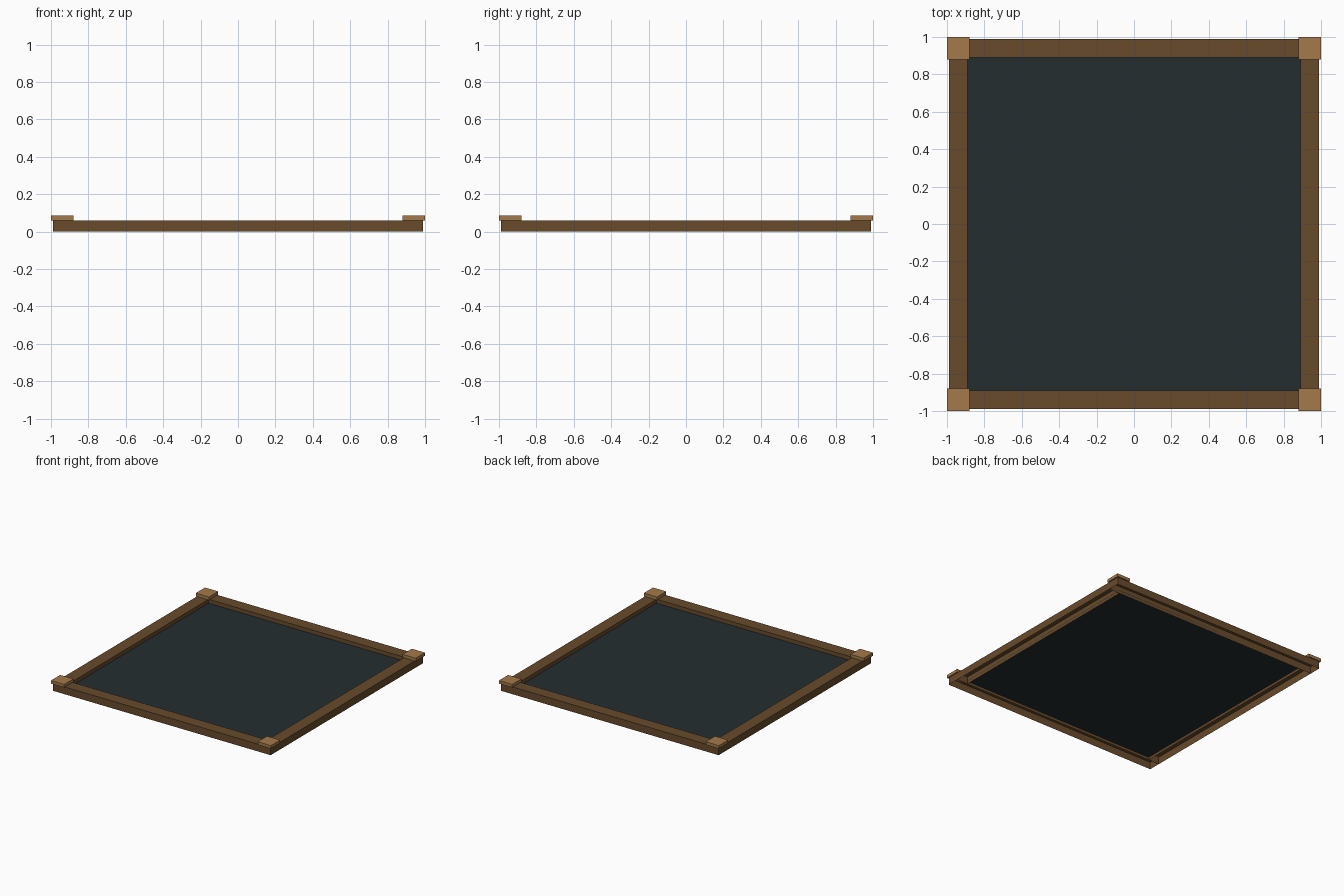
import bpy
import bmesh

cube = bpy.data.objects.get("Cube")
if cube:
    bpy.data.objects.remove(cube, do_unlink=True)


def material(name, rgb):
    mat = bpy.data.materials.new(name)
    mat.use_nodes = True
    mat.diffuse_color = (*rgb, 1)
    mat.node_tree.nodes["Principled BSDF"].inputs["Base Color"].default_value = (*rgb, 1)
    return mat


dark_wood = material("dark_wood", (0.14, 0.07, 0.025))
light_wood = material("light_wood", (0.37, 0.195, 0.07))
slate = material("dark_slate", (0.017, 0.027, 0.028))


def box(name, low, high, mat, open_bottom=False):
    """Box between two corners, optionally hollow from below."""
    bm = bmesh.new()
    bmesh.ops.create_cube(bm, size=1)
    for v in bm.verts:
        v.co = [l + (c + 0.5) * (h - l) for l, h, c in zip(low, high, v.co)]
    if open_bottom:
        bm.normal_update()
        under = [f for f in bm.faces if f.normal.z < -0.5]
        bmesh.ops.delete(bm, geom=under, context="FACES")
    mesh = bpy.data.meshes.new(name)
    bm.to_mesh(mesh)
    bm.free()
    mesh.materials.append(mat)
    obj = bpy.data.objects.new(name, mesh)
    bpy.context.collection.objects.link(obj)
    return obj


OUTER, INNER, RAIL_TOP, CAP_TOP = 0.99, 0.89, 0.06, 0.085

# Recessed panel
box("panel", (-INNER, -INNER, 0.022), (INNER, INNER, 0.028), slate)

# Hollow rails: front and back run full length, sides fit between them
for name, y in (("front_rail", -OUTER), ("back_rail", INNER)):
    box(name, (-OUTER, y, 0), (OUTER, y + OUTER - INNER, RAIL_TOP), dark_wood, True)
for name, x in (("right_rail", -OUTER), ("left_rail", INNER)):
    box(name, (x, -INNER, 0), (x + OUTER - INNER, INNER, RAIL_TOP), dark_wood, True)

# Corner caps
for side, x in (("right", -1), ("left", 0.88)):
    for end, y in (("front", -1), ("back", 0.88)):
        box(f"{end}_{side}_cap", (x, y, RAIL_TOP), (x + 0.12, y + 0.12, CAP_TOP), light_wood)
